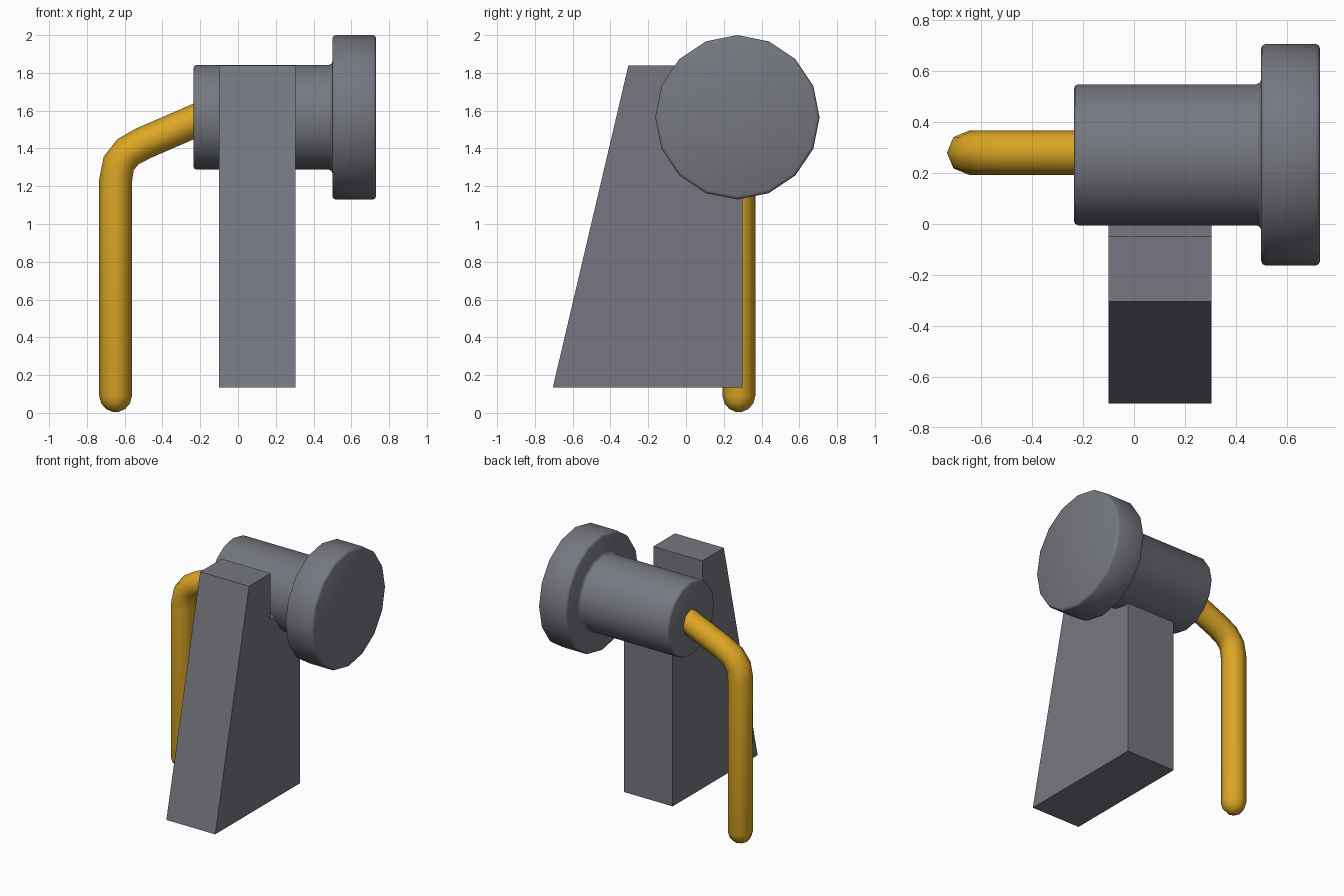
import bpy, bmesh, math
from mathutils import Vector

if "Cube" in bpy.data.objects:
    bpy.data.objects.remove(bpy.data.objects["Cube"])

def material(name, color):
    m = bpy.data.materials.new(name)
    m.diffuse_color = (*color, 1)
    m.use_nodes = True
    m.node_tree.nodes["Principled BSDF"].inputs["Base Color"].default_value = m.diffuse_color
    return m

grey = material("grey_metal", (0.18, 0.187, 0.215))
gold = material("golden_yellow", (0.72, 0.385, 0.018))

def finish(name, bm, mat, smooth_angle=None):
    bmesh.ops.recalc_face_normals(bm, faces=bm.faces[:])
    me = bpy.data.meshes.new(name)
    bm.to_mesh(me)
    bm.free()
    me.materials.append(mat)
    ob = bpy.data.objects.new(name, me)
    bpy.context.collection.objects.link(ob)
    if smooth_angle:
        bpy.ops.object.select_all(action='DESELECT')
        ob.select_set(True)
        bpy.context.view_layer.objects.active = ob
        bpy.ops.object.shade_smooth_by_angle(angle=math.radians(smooth_angle))
    return ob

def skin(bm, rings):
    """Bridge consecutive rings of vertices and cap both ends."""
    for a, b in zip(rings, rings[1:]):
        n = len(a)
        for i in range(n):
            j = (i + 1) % n
            bm.faces.new((a[i], a[j], b[j], b[i]))
    bm.faces.new(rings[0])
    bm.faces.new(rings[-1])

# Pedestal: tapered side profile (y, z) with a notch behind, extruded along x
bm = bmesh.new()
profile = [(-0.705, 0.135), (0.30, 0.135), (0.30, 1.50),
           (-0.05, 1.50), (-0.05, 1.84), (-0.305, 1.84)]
skin(bm, [[bm.verts.new((x, y, z)) for y, z in profile] for x in (-0.10, 0.305)])
finish("pedestal", bm, grey)

# Barrel and end disc: one turned profile (x, radius), 16 sides
bm = bmesh.new()
turned = [(-0.235, 0.262), (-0.231, 0.272), (-0.22, 0.277), (0.48, 0.277),
          (0.494, 0.283), (0.50, 0.297), (0.50, 0.418), (0.505, 0.43),
          (0.517, 0.435), (0.715, 0.435), (0.726, 0.43), (0.731, 0.418)]
skin(bm, [[bm.verts.new((x, 0.272 + r * math.sin(k * math.tau / 16),
                         1.565 + r * math.cos(k * math.tau / 16)))
           for k in range(16)] for x, r in turned])
finish("barrel_with_disc", bm, grey, 50)

# Bent lever: octagonal tube along a path (x, z, radius), rounded lower tip
bm = bmesh.new()
R = 0.087
path = [(-0.10, 1.603, R), (-0.235, 1.543, R), (-0.50, 1.428, R),
        (-0.583, 1.382, R), (-0.632, 1.32, R), (-0.648, 1.23, R),
        (-0.648, 0.09, R), (-0.648, 0.05, 0.076), (-0.648, 0.02, 0.05),
        (-0.648, 0.005, 0.015)]
pts = [Vector((x, 0.28, z)) for x, z, r in path]
rings = []
for i, p in enumerate(pts):
    t = Vector()
    if i > 0:
        t += (p - pts[i - 1]).normalized()
    if i < len(pts) - 1:
        t += (pts[i + 1] - p).normalized()
    t.normalize()
    side = Vector((0, 1, 0))
    up = t.cross(side)
    r = path[i][2]
    rings.append([bm.verts.new(p + r * (math.cos(a) * side + math.sin(a) * up))
                  for a in (k * math.tau / 8 for k in range(8))])
skin(bm, rings)
finish("lever", bm, gold, 60)
